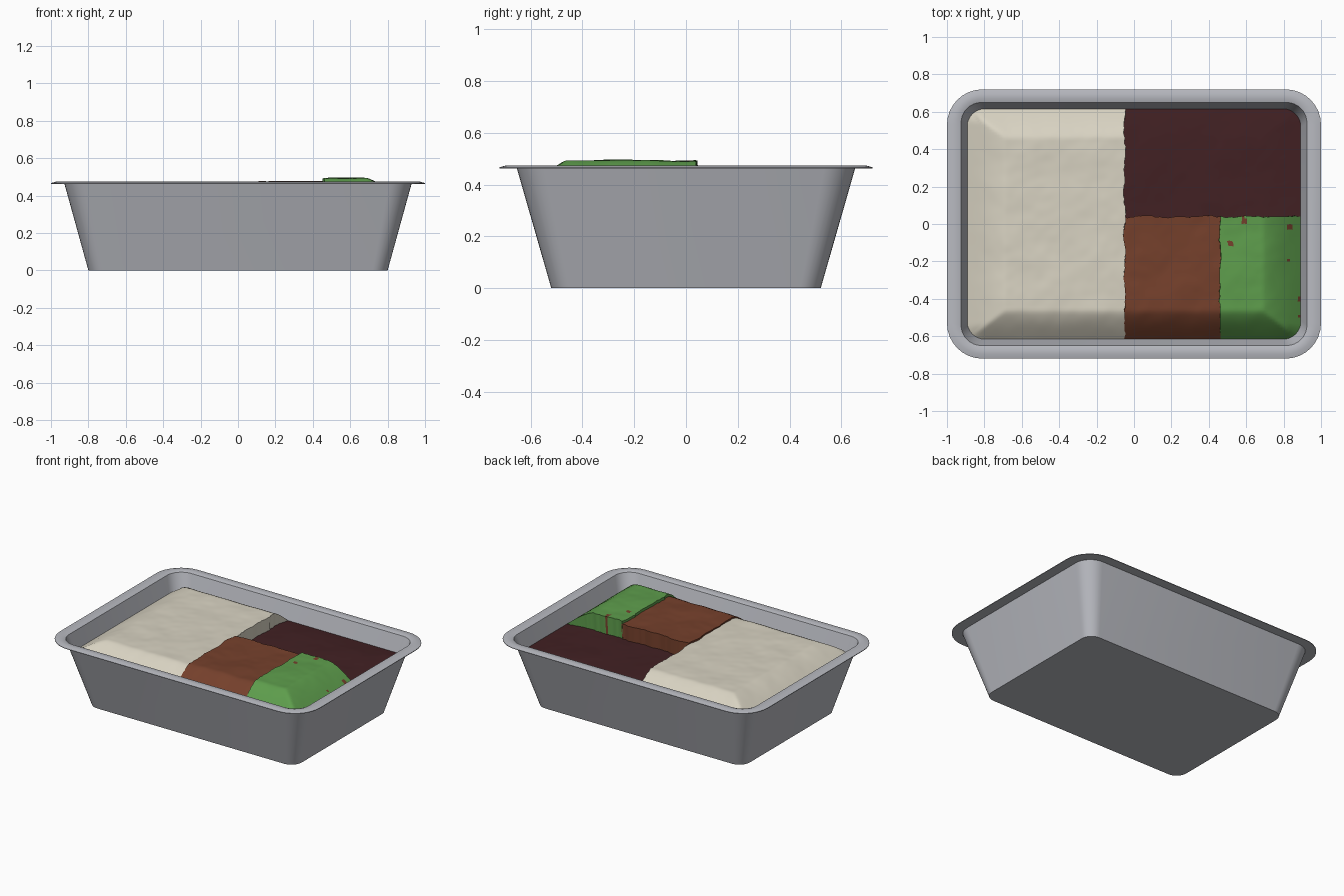
import bpy, bmesh, math
from mathutils import Vector, noise

if "Cube" in bpy.data.objects:
    bpy.data.objects.remove(bpy.data.objects["Cube"])


def material(name, rgb):
    m = bpy.data.materials.new(name)
    m.use_nodes = True
    m.diffuse_color = (*rgb, 1)
    m.node_tree.nodes["Principled BSDF"].inputs["Base Color"].default_value = (*rgb, 1)
    return m


METAL = material("grey metal", (0.48, 0.49, 0.53))
CREAM = material("cream mash", (0.69, 0.65, 0.54))
BROWN = material("brown meat", (0.18, 0.052, 0.025))
MAROON = material("dark maroon", (0.054, 0.015, 0.017))
GREEN = material("green vegetable", (0.112, 0.34, 0.073))


def finish(bm, name, mats, angle):
    bmesh.ops.recalc_face_normals(bm, faces=bm.faces)
    mesh = bpy.data.meshes.new(name)
    bm.to_mesh(mesh)
    bm.free()
    for m in mats:
        mesh.materials.append(m)
    ob = bpy.data.objects.new(name, mesh)
    bpy.context.collection.objects.link(ob)
    bpy.ops.object.select_all(action="DESELECT")
    ob.select_set(True)
    bpy.context.view_layer.objects.active = ob
    bpy.ops.object.shade_smooth_by_angle(angle=math.radians(angle))
    return ob


def rounded_ring(bm, hx, hy, z, r, steps=8):
    """Rounded rectangle loop of vertices."""
    ring = []
    for k, (sx, sy) in enumerate(((1, 1), (-1, 1), (-1, -1), (1, -1))):
        for i in range(steps + 1):
            a = math.pi / 2 * (k + i / steps)
            ring.append(bm.verts.new((sx * (hx - r) + r * math.cos(a),
                                      sy * (hy - r) + r * math.sin(a), z)))
    return ring


# Tray: outer wall, flared rim, inner wall and floor lofted as one skin
bm = bmesh.new()
sections = [
    (0.80, 0.52, 0.0, 0.08),
    (0.928, 0.653, 0.463, 0.12),
    (1.0, 0.72, 0.463, 0.19),
    (1.0, 0.72, 0.467, 0.19),
    (0.975, 0.695, 0.474, 0.165),
    (0.945, 0.67, 0.474, 0.135),
    (0.925, 0.65, 0.468, 0.11),
    (0.79, 0.51, 0.01, 0.07),
]
rings = [rounded_ring(bm, *s) for s in sections]
for a, b in zip(rings, rings[1:]):
    for i in range(len(a)):
        j = (i + 1) % len(a)
        bm.faces.new((a[i], a[j], b[j], b[i]))
bm.faces.new(rings[0])
bm.faces.new(rings[-1])
finish(bm, "tray", [METAL], 35)

# Food fills the tray out to these half sizes
HX, HY, EDGE, CORNER = 0.89, 0.614, 0.36, 0.08


def wobble(t, seed):
    """Ragged offset along a border between two foods."""
    return (0.012 * noise.noise(Vector((t * 9, seed, 0)))
            + 0.008 * noise.noise(Vector((t * 40, seed, 3))))


def border(c, limit, t):
    return c if abs(c) >= limit else c + wobble(t, round(c * 10))


def round_corner(x, y):
    a, b = abs(x) - (HX - CORNER), abs(y) - (HY - CORNER)
    if a > 0 and b > 0:
        k = max(a, b) / math.hypot(a, b)
        x = math.copysign(HX - CORNER + a * k, x)
        y = math.copysign(HY - CORNER + b * k, y)
    return x, y


def food(name, x0, x1, y0, y1, top, mats, bumps=0.005, specks=()):
    """Domed portion that slopes down only where it meets the tray wall."""
    bm = bmesh.new()
    bmesh.ops.create_grid(bm, x_segments=int((x1 - x0) / 0.014),
                          y_segments=int((y1 - y0) / 0.014), size=0.5)
    for v in bm.verts:
        u, w = v.co.x + 0.5, v.co.y + 0.5
        px, py = x0 + u * (x1 - x0), y0 + w * (y1 - y0)
        xa, xb = border(x0, HX, py), border(x1, HX, py)
        ya, yb = border(y0, HY, px), border(y1, HY, px)
        x, y = xa + u * (xb - xa), ya + w * (yb - ya)
        fx = min(1, max(0, (HX - abs(x)) / 0.2))
        fy = min(1, max(0, (HY - abs(y)) / 0.15))
        f = min(fx, fy)
        f = f * (1.25 - 0.25 * f * f) if f < 1 else 1
        z = EDGE + (top - EDGE) * min(f, 1)
        z += bumps * f * noise.noise(Vector((x * 6, y * 6, top * 50)))
        z += bumps * 0.3 * f * noise.noise(Vector((x * 18, y * 18, top)))
        v.co = (*round_corner(x, y), z)
    # Specks of the neighbouring food on the surface
    for f in bm.faces:
        c = f.calc_center_median()
        if any(math.hypot(c.x - sx, c.y - sy) < r for sx, sy, r in specks):
            f.material_index = 1
    # Skirt hides the gaps along the borders
    rim = [e for e in bm.edges if e.is_boundary]
    skirt = bmesh.ops.extrude_edge_only(bm, edges=rim)["geom"]
    for v in skirt:
        if isinstance(v, bmesh.types.BMVert):
            v.co.x *= 0.985
            v.co.y *= 0.985
            v.co.z = EDGE - 0.02
    return finish(bm, name, mats, 45)


food("cream_mash", -HX, -0.05, -HY, HY, 0.464, [CREAM])
food("brown_meat", -0.05, 0.465, -HY, 0.04, 0.474, [BROWN], 0.007)
food("green_vegetable", 0.46, HX, -HY, 0.04, 0.493, [GREEN, BROWN], 0.006,
     ((0.515, -0.10, 0.016), (0.59, 0.02, 0.018), (0.83, -0.02, 0.016),
      (0.82, -0.19, 0.009), (0.88, -0.40, 0.01), (0.88, -0.49, 0.01)))
food("maroon_sauce", -0.08, HX, 0.0, HY, 0.372, [MAROON], 0.004)
